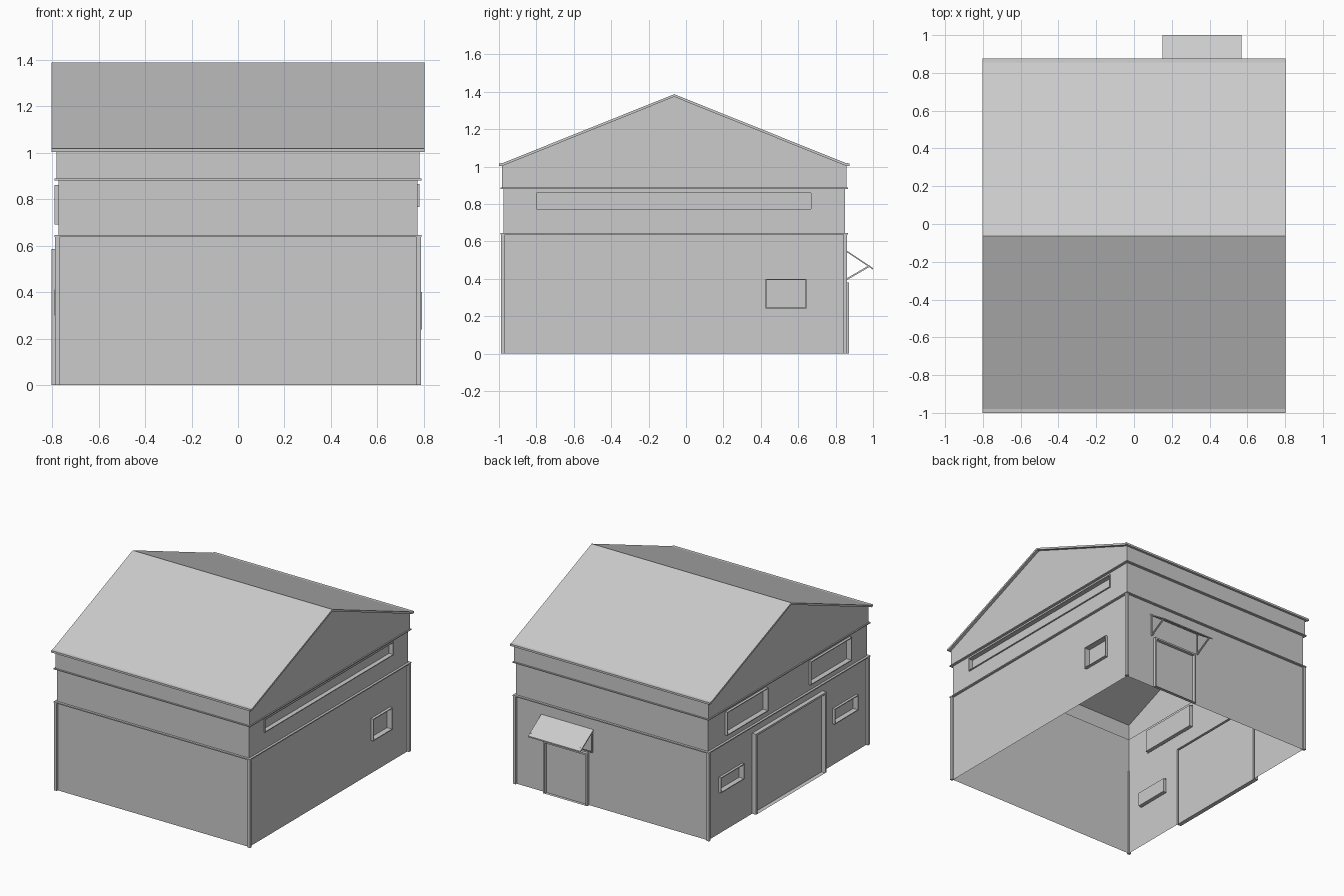
import bpy, bmesh

if "Cube" in bpy.data.objects:
    bpy.data.objects.remove(bpy.data.objects["Cube"])

HX, HY, CY = 0.772, 0.912, -0.063   # wall half sizes and centre line in y


def finish(name, bm):
    bmesh.ops.remove_doubles(bm, verts=bm.verts, dist=1e-5)
    bmesh.ops.recalc_face_normals(bm, faces=bm.faces)
    me = bpy.data.meshes.new(name)
    bm.to_mesh(me)
    bm.free()
    ob = bpy.data.objects.new(name, me)
    bpy.context.collection.objects.link(ob)
    return ob


def at(side, u, z, off=0.0):
    """Point on a wall: u along the wall, off outwards."""
    return {'right': (HX + off, u, z), 'left': (-HX - off, u, z),
            'back': (u, CY + HY + off, z), 'front': (u, CY - HY - off, z)}[side]


def face(bm, pts):
    return bm.faces.new([bm.verts.new(p) for p in pts])


def loft(bm, rings):
    for a, b in zip(rings, rings[1:]):
        for i in range(len(a)):
            j = (i + 1) % len(a)
            face(bm, [a[i], a[j], b[j], b[i]])


def prism(name, yz, x0, x1):
    bm = bmesh.new()
    a, b = [[(x, y, z) for y, z in yz] for x in (x0, x1)]
    loft(bm, [a, b])
    face(bm, a)
    face(bm, b)
    return finish(name, bm)


def bar(name, p, q, t, x0, x1):
    """Thin slab whose side profile runs from p to q, thickness t downwards."""
    return prism(name, [p, q, (q[0], q[1] - t), (p[0], p[1] - t)], x0, x1)


# openings per wall: name, u0, u1, z0, z1, frame depth, recess, frame width
openings = {
    'right': [('long_window', -0.805, 0.675, 0.767, 0.865, 0.008, 0.025, 0.006),
              ('side_window', 0.425, 0.645, 0.24, 0.40, 0.02, 0.02, 0.006)],
    'left': [('garage_door', CY - 0.405, CY + 0.405, 0, 0.585, 0.031, 0, 0.014)],
    'back': [('back_door', 0.185, 0.54, 0, 0.38, 0.022, 0, 0.012)],
    'front': [],
}
for s in (-1, 1):
    for nm, a, b, z0, z1 in (('low_window', 0.52, 0.79, 0.30, 0.412),
                             ('high_window', 0.245, 0.715, 0.69, 0.86)):
        u0, u1 = sorted((CY + s * a, CY + s * b))
        openings['left'].append((nm, u0, u1, z0, z1, 0.018, 0.02, 0.006))

# walls with holes, each hole filled by a framed panel
walls = bmesh.new()
for side, ops in openings.items():
    lo, hi = (CY - HY, CY + HY) if side in ('left', 'right') else (-HX, HX)
    us = sorted({lo, hi, *[v for o in ops for v in o[1:3]]})
    zs = sorted({0, 0.885, *[v for o in ops for v in o[3:5]]})
    for a, b in zip(us, us[1:]):
        for c, d in zip(zs, zs[1:]):
            u, z = (a + b) / 2, (c + d) / 2
            if not any(o[1] < u < o[2] and o[3] < z < o[4] for o in ops):
                face(walls, [at(side, *p) for p in ((a, c), (b, c), (b, d), (a, d))])
    for nm, u0, u1, z0, z1, out, deep, w in ops:
        def rect(i, off):
            zb = z0 + (i if z0 > 0 else 0)
            return [at(side, *p, off) for p in
                    ((u0 + i, zb), (u1 - i, zb), (u1 - i, z1 - i), (u0 + i, z1 - i))]
        bm = bmesh.new()
        loft(bm, [rect(0, 0), rect(0, out), rect(w, out), rect(w, -deep)])
        face(bm, rect(w, -deep))
        bmesh.ops.dissolve_degenerate(bm, edges=bm.edges, dist=1e-6)
        finish(nm, bm)
finish('walls', walls)


def band(off, z):
    return [(sx * (HX + off), CY + sy * (HY + off), z)
            for sx, sy in ((-1, -1), (1, -1), (1, 1), (-1, 1))]


# lower trim strip
bm = bmesh.new()
loft(bm, [band(o, z) for o, z in ((0, .638), (.017, .638), (.017, .646), (0, .646))])
finish('lower_trim', bm)

# upper trim, upper wall band and gables
bm = bmesh.new()
loft(bm, [band(o, z) for o, z in
          ((0, .881), (.018, .881), (.018, .888), (.009, .888), (.009, 1.003))])
for s in (-1, 1):
    x = s * (HX + 0.009)
    face(bm, [(x, CY - HY - .009, 1.003), (x, CY + HY + .009, 1.003), (x, CY, 1.375)])
finish('upper_wall', bm)

# corner boards
for sx in (-1, 1):
    for sy in (-1, 1):
        y = CY + sy * (HY + 0.003)
        bar('corner_board', (y - .01, .638), (y + .01, .638), .638,
            sx * .777 - .01, sx * .777 + .01)

# gable roof with flat eave lips
half = [(0.938, 1.017), (0.917, 1.019), (0, 1.387)]
under = [(0.92, 1.003), (0.938, 1.003)]
prof = [(CY - y, z) for y, z in half]
prof += [(CY + y, z) for y, z in half[1::-1]]
prof += [(CY + y, z) for y, z in under[::-1]] + [(CY, 1.373)]
prof += [(CY - y, z) for y, z in under]
prism('roof', prof, -0.803, 0.803)

# awning and its brackets over the back door
bar('awning', (0.849, 0.558), (1.0, 0.458), 0.009, 0.15, 0.57)
for x in (0.155, 0.555):
    bar('awning_strut', (0.855, 0.400), (0.98, 0.473), 0.01, x, x + .01)
    bar('awning_wall_bar', (0.849, 0.55), (0.857, 0.55), 0.158, x, x + .01)
